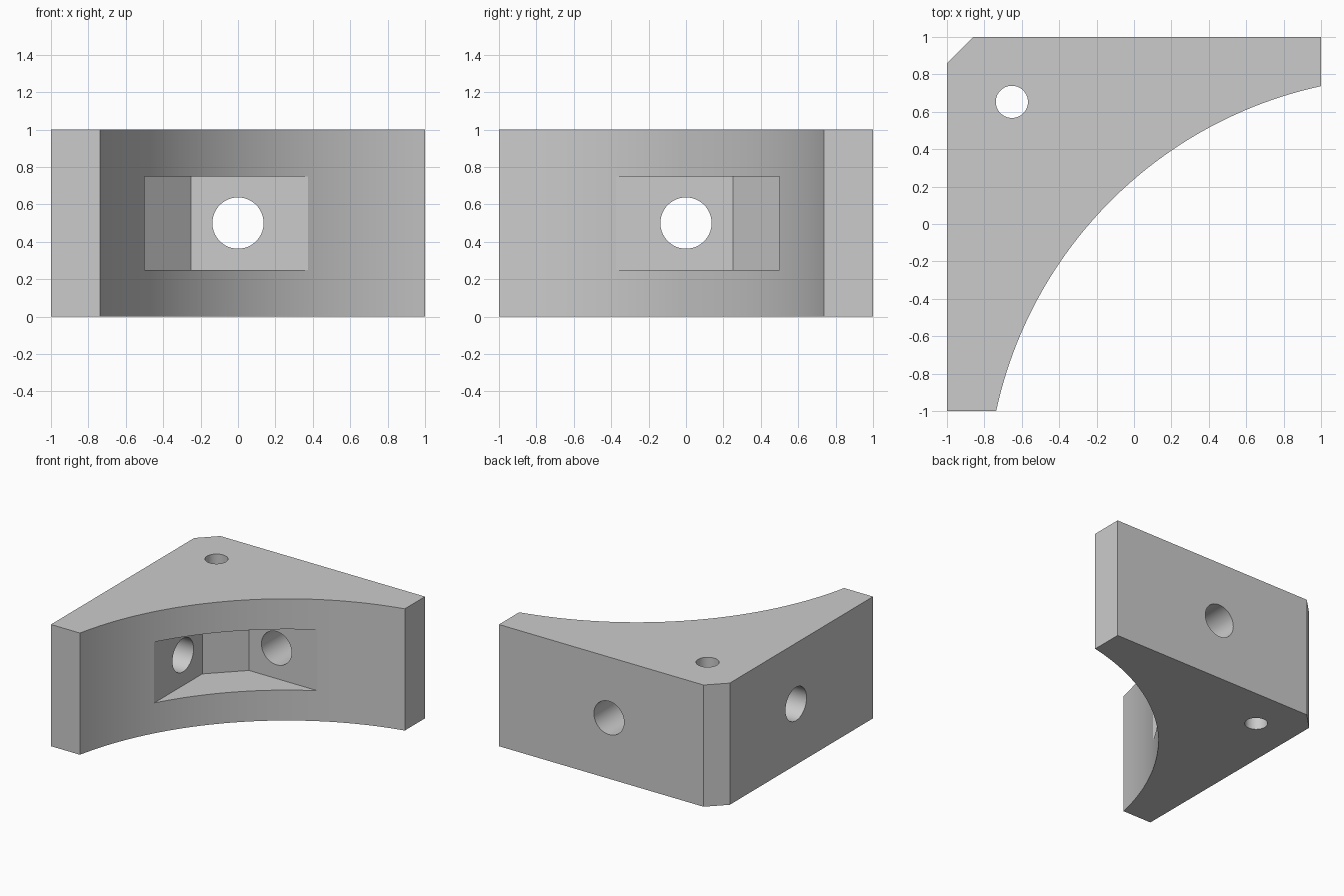
import bpy
import bmesh
import math

cube = bpy.data.objects.get("Cube")
if cube:
    bpy.data.objects.remove(cube, do_unlink=True)

grey = bpy.data.materials.new("light_grey")
grey.use_nodes = True
COLOUR = (0.6, 0.6, 0.6, 1)
grey.diffuse_color = COLOUR
grey.node_tree.nodes["Principled BSDF"].inputs["Base Color"].default_value = COLOUR


def prism(name, outline, z0, z1):
    """Extrude a flat counter-clockwise outline from z0 to z1."""
    bm = bmesh.new()
    base = bm.faces.new([bm.verts.new((x, y, z0)) for x, y in outline])
    top = bmesh.ops.extrude_face_region(bm, geom=[base])["geom"]
    verts = [v for v in top if isinstance(v, bmesh.types.BMVert)]
    bmesh.ops.translate(bm, vec=(0, 0, z1 - z0), verts=verts)
    bmesh.ops.recalc_face_normals(bm, faces=bm.faces)
    mesh = bpy.data.meshes.new(name)
    bm.to_mesh(mesh)
    bm.free()
    obj = bpy.data.objects.new(name, mesh)
    bpy.context.collection.objects.link(obj)
    mesh.materials.append(grey)
    return obj


def drill(name, radius, depth, location, rotation=(0, 0, 0)):
    bpy.ops.mesh.primitive_cylinder_add(vertices=64, radius=radius, depth=depth,
                                        location=location, rotation=rotation)
    obj = bpy.context.object
    obj.name = name
    obj.data.materials.append(grey)
    return obj


# Corner block with a concave arc on the inner side and a clipped outer corner
CENTRE, END, CLIP, ARC_STEPS = 1.48, 0.737, 0.86, 40
radius = math.hypot(CENTRE - 1, CENTRE + END)
start = math.atan2(END + CENTRE, 1 - CENTRE)
stop = math.atan2(CENTRE - 1, -END - CENTRE)
arc = []
for i in range(ARC_STEPS + 1):
    a = start + (stop - start) * i / ARC_STEPS
    arc.append((CENTRE + radius * math.cos(a), -CENTRE + radius * math.sin(a)))
outline = [(-1, -1), (-1, CLIP), (-CLIP, 1), (1, 1)] + arc
block = prism("corner_bracket", outline, 0, 1)

# Cutters: inner pocket with an angled back, two wall holes, one upright hole
pocket = [(-0.5, -1.2), (1.2, -1.2), (1.2, 0.5), (-0.25, 0.5), (-0.5, 0.25)]
quarter = math.pi / 2
cutters = [
    prism("pocket_cutter", pocket, 0.25, 0.75),
    drill("back_hole_cutter", 0.137, 0.8, (0, 0.8, 0.5), (quarter, 0, 0)),
    drill("side_hole_cutter", 0.137, 0.8, (-0.8, 0, 0.5), (0, quarter, 0)),
    drill("upright_hole_cutter", 0.086, 1.4, (-0.653, 0.653, 0.5)),
]

bpy.ops.object.select_all(action="DESELECT")
block.select_set(True)
bpy.context.view_layer.objects.active = block
for cutter in cutters:
    mod = block.modifiers.new(cutter.name, "BOOLEAN")
    mod.operation = "DIFFERENCE"
    mod.solver = "EXACT"
    mod.object = cutter
    bpy.ops.object.modifier_apply(modifier=mod.name)
for cutter in cutters:
    bpy.data.objects.remove(cutter, do_unlink=True)

bpy.ops.object.shade_smooth_by_angle(angle=math.radians(20))
